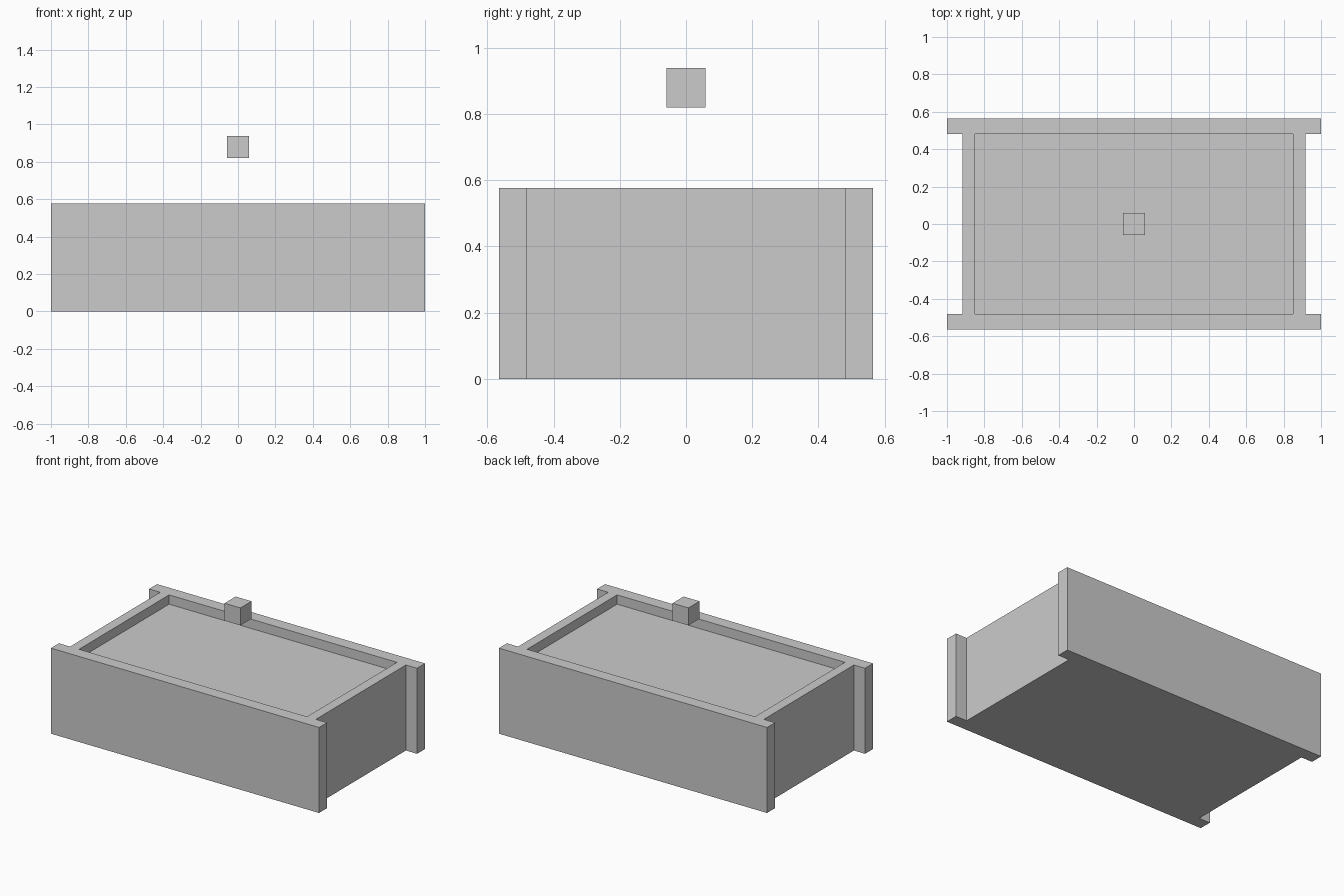
import bpy
import bmesh

if "Cube" in bpy.data.objects:
    bpy.data.objects.remove(bpy.data.objects["Cube"])


def box(name, x, y, z):
    """Box spanning the given (min, max) ranges."""
    size = [b - a for a, b in (x, y, z)]
    mid = [(a + b) / 2 for a, b in (x, y, z)]
    bm = bmesh.new()
    bmesh.ops.create_cube(bm, size=1)
    bmesh.ops.scale(bm, vec=size, verts=bm.verts)
    mesh = bpy.data.meshes.new(name)
    bm.to_mesh(mesh)
    bm.free()
    ob = bpy.data.objects.new(name, mesh)
    ob.location = mid
    bpy.context.collection.objects.link(ob)
    return ob


HEIGHT = 0.577
FILL = 0.514          # top of the recessed panel
OUT_Y, IN_Y = 0.565, 0.48
OUT_X, IN_X = 0.917, 0.85

# Long boards, overhanging the ends
box("front_board", (-1, 1), (-OUT_Y, -IN_Y), (0, HEIGHT))
box("back_board", (-1, 1), (IN_Y, OUT_Y), (0, HEIGHT))

# End boards set between the long boards
box("left_board", (-OUT_X, -IN_X), (-IN_Y, IN_Y), (0, HEIGHT))
box("right_board", (IN_X, OUT_X), (-IN_Y, IN_Y), (0, HEIGHT))

# Recessed filling
box("filling", (-IN_X, IN_X), (-IN_Y, IN_Y), (0, FILL))

# Small cube floating above the centre
box("floating_cube", (-0.059, 0.059), (-0.059, 0.059), (0.82, 0.938))
